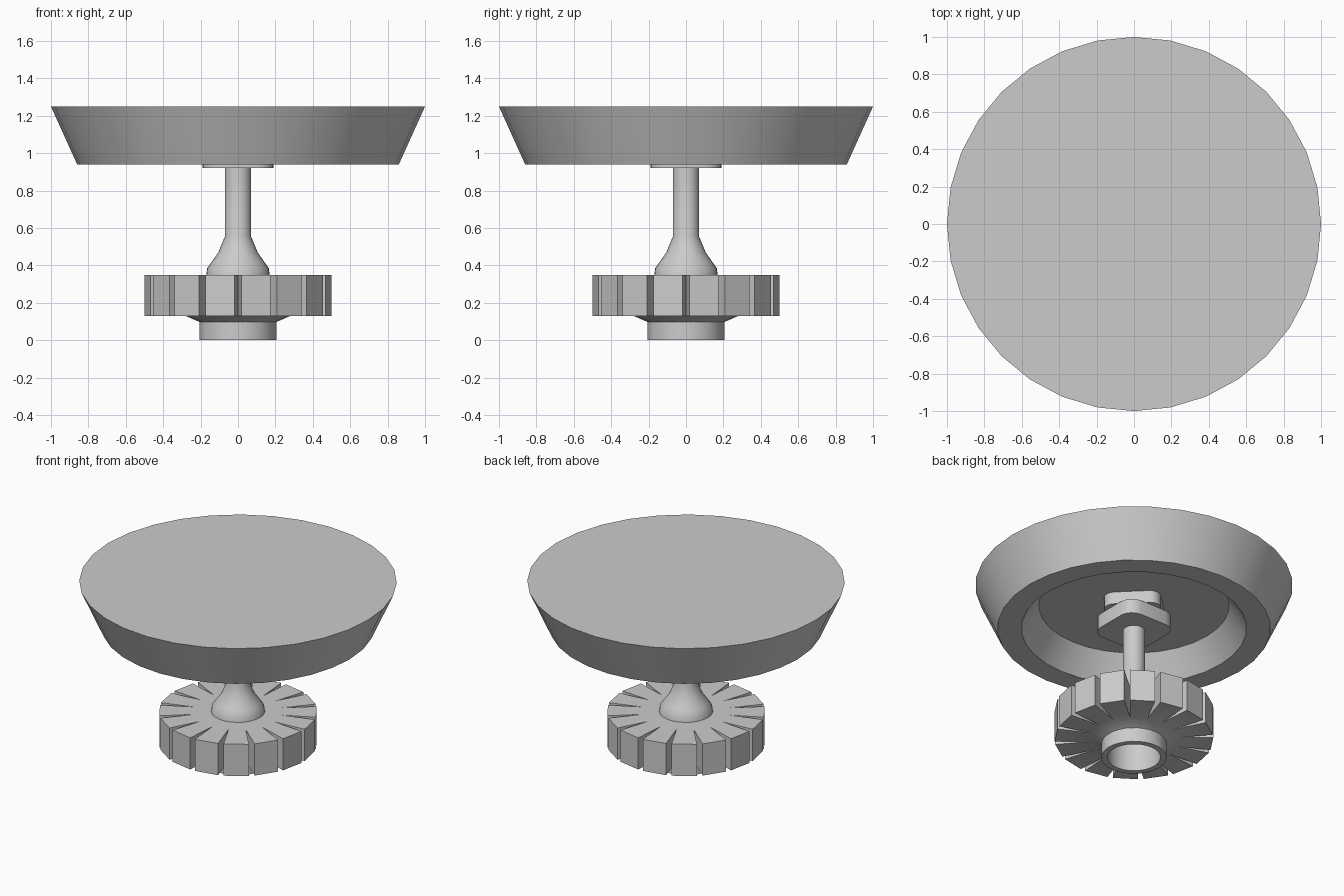
import bpy, bmesh
from math import pi, cos, sin, radians
from mathutils import Matrix

if "Cube" in bpy.data.objects:
    bpy.data.objects.remove(bpy.data.objects["Cube"])


def finish(name, bm):
    bmesh.ops.remove_doubles(bm, verts=bm.verts, dist=1e-5)
    bmesh.ops.recalc_face_normals(bm, faces=bm.faces)
    me = bpy.data.meshes.new(name)
    bm.to_mesh(me)
    bm.free()
    me.shade_smooth()
    me.set_sharp_from_angle(angle=radians(30))
    ob = bpy.data.objects.new(name, me)
    bpy.context.collection.objects.link(ob)
    return ob


def lathe(name, profile, n=32):
    bm = bmesh.new()
    rings = [[bm.verts.new((r * cos(2 * pi * i / n), r * sin(2 * pi * i / n), z))
              for i in range(n)] if r else None for r, z in profile]
    for a, b in zip(rings, rings[1:]):
        if a and b:
            for i in range(n):
                j = (i + 1) % n
                bm.faces.new((a[i], a[j], b[j], b[i]))
        else:
            bm.faces.new(a or b)      # flat cap on the axis
    return finish(name, bm)


def rounded_block(name, half, z0, z1, corner, turn=0):
    bm = bmesh.new()
    bmesh.ops.create_cube(bm, size=1, matrix=Matrix.Rotation(turn, 4, 'Z')
                          @ Matrix.Translation((0, 0, (z0 + z1) / 2))
                          @ Matrix.Diagonal((2 * half, 2 * half, z1 - z0, 1)))
    upright = [e for e in bm.edges
               if abs(e.verts[0].co.z - e.verts[1].co.z) > 0.01]
    bmesh.ops.bevel(bm, geom=upright, offset=corner, segments=4, profile=0.5,
                    affect='EDGES')
    return finish(name, bm)


# Wide tapered disc with a recessed underside
lathe("top_disc", [(0, 1.25), (1, 1.25), (0.86, 0.94), (0.71, 0.94),
                   (0.60, 1.105), (0, 1.105)])

# Two rounded mounting blocks under the disc
rounded_block("mount_upper", 0.18, 1.02, 1.107, 0.07, pi / 4)
rounded_block("mount_lower", 0.19, 0.92, 1.02, 0.09)

# Shaft with flared foot
lathe("shaft", [(0, 0.93), (0.07, 0.93), (0.07, 0.555), (0.105, 0.47),
                (0.14, 0.42), (0.165, 0.385), (0.17, 0.345), (0, 0.345)])

# Slotted wheel: wedge slots between flat teeth, coned underside
bm = bmesh.new()
teeth, gap, outer = 16, 0.036, 0.50


def pt(r, a, z):
    return bm.verts.new((r * cos(a), r * sin(a), z))


for i in range(teeth):
    a, b = 2 * pi * i / teeth, 2 * pi * (i + 1) / teeth
    outline = [(0.28, a), (outer, a + gap), (outer, b - gap), (0.28, b)]
    lo = [pt(r, t, 0.13) for r, t in outline]
    hi = [pt(r, t, 0.35) for r, t in outline]
    bm.faces.new(lo)
    bm.faces.new(hi)
    for k in range(3):
        bm.faces.new((lo[k], lo[k + 1], hi[k + 1], hi[k]))
    bm.faces.new((hi[0], hi[3], pt(0.16, b, 0.35), pt(0.16, a, 0.35)))
    bm.faces.new((lo[0], lo[3], pt(0.2, b, 0.095), pt(0.2, a, 0.095)))
finish("slotted_wheel", bm)

# Hollow collar that the model stands on
lathe("bottom_collar", [(0.205, 0.10), (0.205, 0), (0.167, 0),
                        (0.167, 0.30), (0, 0.30)])
